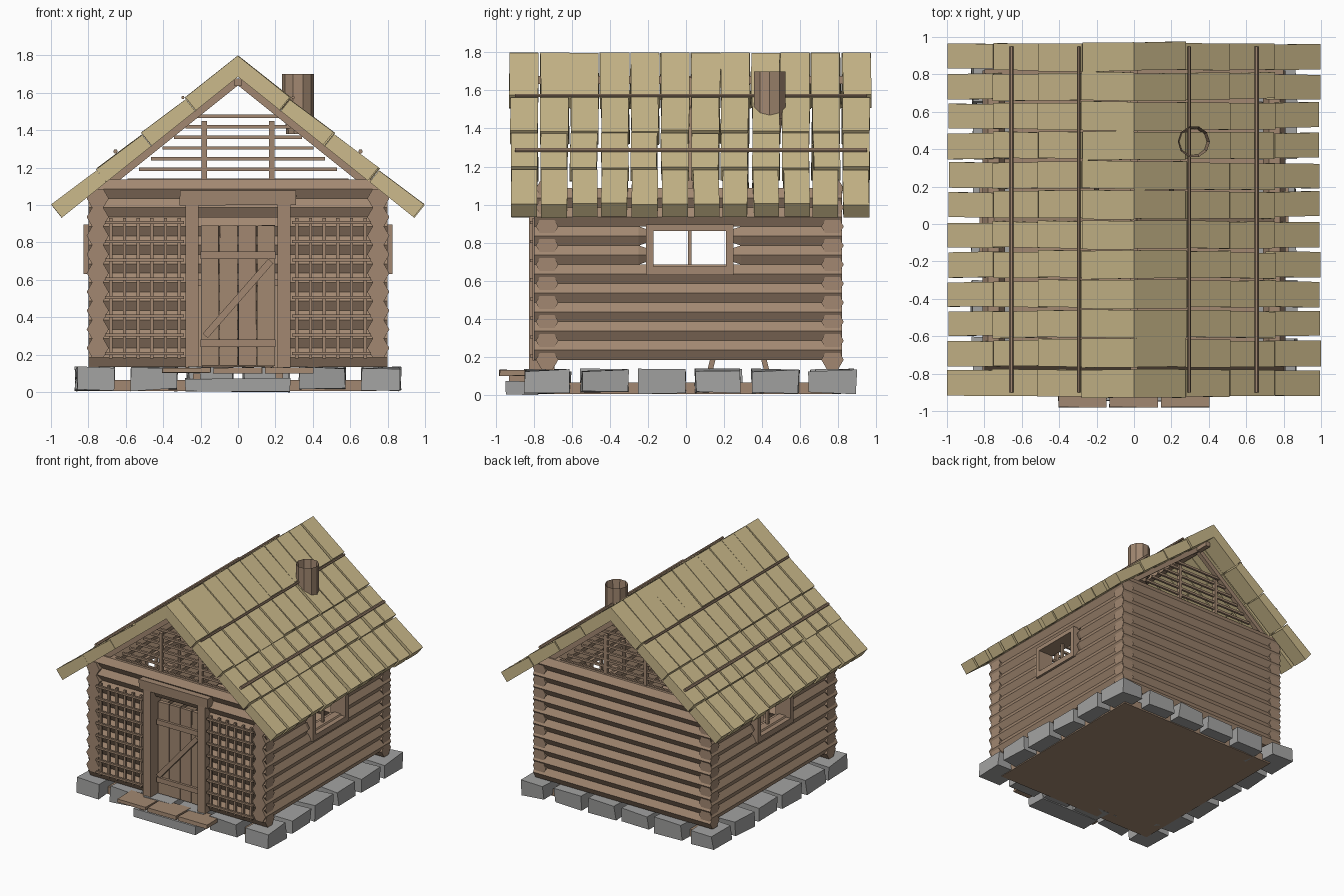
import bpy, bmesh, math, random
from mathutils import Vector

random.seed(4)
if "Cube" in bpy.data.objects:
    bpy.data.objects.remove(bpy.data.objects["Cube"], do_unlink=True)


def material(name, rgb):
    m = bpy.data.materials.new(name)
    m.use_nodes = True
    m.diffuse_color = (*rgb, 1)
    m.node_tree.nodes["Principled BSDF"].inputs["Base Color"].default_value = (*rgb, 1)
    return m


WOOD = material("wood brown", (0.36, 0.245, 0.165))
STRAW = material("straw yellow", (0.60, 0.49, 0.26))
STONE = material("stone grey", (0.36, 0.36, 0.355))


def finish(name, bm, mat):
    bmesh.ops.recalc_face_normals(bm, faces=bm.faces)
    mesh = bpy.data.meshes.new(name)
    bm.to_mesh(mesh)
    bm.free()
    mesh.materials.append(mat)
    bpy.context.collection.objects.link(bpy.data.objects.new(name, mesh))


def loft(bm, ring_a, ring_b):
    """Close two matching rings of points into a solid; returns the end cap."""
    a = [bm.verts.new(p) for p in ring_a]
    b = [bm.verts.new(p) for p in ring_b]
    n = len(a)
    for i in range(n):
        bm.faces.new((a[i], a[(i + 1) % n], b[(i + 1) % n], b[i]))
    bm.faces.new(a[::-1])
    return bm.faces.new(b)


def rod(bm, a, b, r, n=6, r2=None, phase=0.0):
    a, b = Vector(a), Vector(b)
    d = (b - a).normalized()
    u = d.cross(Vector((0, 0, 1)))
    u = u.normalized() if u.length > 0.01 else Vector((1, 0, 0))
    v = d.cross(u)
    angles = [2 * math.pi * i / n + phase for i in range(n)]
    ring = [u * math.cos(t) + v * math.sin(t) for t in angles]
    return loft(bm, [a + p * r for p in ring], [b + p * (r2 or r) for p in ring])


def bar(bm, a, b, r):
    rod(bm, a, b, r * 1.41, 4, phase=math.pi / 4)


def box(bm, x0, x1, y0, y1, z0, z1, wobble=0.0):
    def corner(x, y, z):
        return Vector((x, y, z)) + Vector([random.uniform(-wobble, wobble) for _ in range(3)])
    plan = [(x0, y0), (x1, y0), (x1, y1), (x0, y1)]
    loft(bm, [corner(x, y, z0) for x, y in plan], [corner(x, y, z1) for x, y in plan])


MID = 0.02            # middle of the walls in y
FRONT, BACK = MID - 0.75, MID + 0.75
LOG = 0.059

# Floor and ring of foundation stones
bm = bmesh.new()
box(bm, -0.74, 0.74, FRONT, BACK, 0.005, 0.065)
finish("floor", bm, WOOD)

bm = bmesh.new()
for i in range(6):
    c = -0.75 + 0.3 * i
    for s in (-1, 1):
        if 0 < i < 5:
            box(bm, c - 0.12, c + 0.12, MID + s * 0.755 - 0.1, MID + s * 0.755 + 0.1, 0.012, 0.13, 0.009)
        box(bm, s * 0.765 - 0.1, s * 0.765 + 0.1, MID + c - 0.122, MID + c + 0.122, 0.012, 0.13, 0.009)
finish("foundation_stones", bm, STONE)

# Doorstep
bm = bmesh.new()
box(bm, -0.28, 0.28, -0.945, -0.78, 0.0, 0.072, 0.004)
finish("step_stone", bm, STONE)
bm = bmesh.new()
for i in (-1, 0, 1):
    box(bm, i * 0.275 - 0.13, i * 0.275 + 0.13, -0.98, -0.8, 0.1, 0.13, 0.003)
for s in (-1, 1):
    box(bm, s * 0.22 - 0.02, s * 0.22 + 0.02, -0.93, -0.8, 0.07, 0.1)
finish("step_planks", bm, WOOD)

# Side wall logs, split around the windows
bm = bmesh.new()
for s in (-1, 1):
    for k in range(9):
        z = 0.235 + 0.1 * k
        x = s * 0.75
        if k in (5, 6):
            for end, edge, tip in ((-0.8, -0.25, -0.19), (0.82, 0.29, 0.23)):
                rod(bm, (x, end, z), (x, edge, z), LOG)
                rod(bm, (x, edge, z), (x, tip, z), LOG, r2=0.035)
        else:
            rod(bm, (x, -0.8, z), (x, 0.82, z), LOG)
finish("side_logs", bm, WOOD)

# Front and back wall logs, the front split around the door
for name, y in (("front_logs", FRONT), ("back_logs", BACK)):
    bm = bmesh.new()
    for k in range(10):
        z = 0.185 + 0.1 * k
        if y == FRONT and k < 8:
            for s in (-1, 1):
                rod(bm, (s * 0.8, y, z), (s * 0.22, y, z), LOG)
        else:
            rod(bm, (-0.8, y, z), (0.8, y, z), LOG)
    finish(name, bm, WOOD)

# Window frames with a single mullion
for name, s in (("left_window", 1), ("right_window", -1)):
    bm = bmesh.new()
    xs = sorted((s * 0.69, s * 0.825))
    for z0, z1 in ((0.63, 0.675), (0.86, 0.895)):
        box(bm, *xs, -0.21, 0.25, z0, z1)
    for y0, y1 in ((-0.21, -0.17), (0.21, 0.25)):
        box(bm, *xs, y0, y1, 0.67, 0.87)
    box(bm, s * 0.75 - 0.01, s * 0.75 + 0.01, 0.01, 0.03, 0.67, 0.87)
    finish(name, bm, WOOD)

# Door leaf, battens and brace
bm = bmesh.new()
for i in range(4):
    x = -0.2 + 0.1 * i
    box(bm, x + 0.003, x + 0.097, -0.745, -0.715, 0.14, 0.89, 0.002)
for z in (0.26, 0.73):
    box(bm, -0.2, 0.2, -0.765, -0.74, z - 0.02, z + 0.02)
bar(bm, (-0.175, -0.765, 0.3), (0.175, -0.765, 0.7), 0.018)
finish("door", bm, WOOD)

# Door frame
bm = bmesh.new()
for s in (-1, 1):
    box(bm, s * 0.245 - 0.035, s * 0.245 + 0.035, -0.825, -0.69, 0.13, 1.0)
box(bm, -0.31, 0.31, -0.835, -0.73, 1.0, 1.075, 0.004)
finish("door_frame", bm, WOOD)

# Lattice on both sides of the door
bm = bmesh.new()
for s in (-1, 1):
    for i in range(6):
        x = s * (0.315 + 0.073 * i)
        bar(bm, (x, -0.798, 0.18), (x, -0.798, 0.93), 0.009)
    for k in range(8):
        z = 0.205 + 0.1 * k
        bar(bm, (s * 0.29, -0.812, z), (s * 0.71, -0.812, z), 0.008)
finish("front_lattice", bm, WOOD)

# Open gables with horizontal rods and two uprights
for name, y in (("front_gable", FRONT), ("back_gable", BACK)):
    bm = bmesh.new()
    for k in range(7):
        z = 1.133 + 0.057 * k
        half = 0.59 - 0.062 * k
        bar(bm, (-half, y, z), (half, y, z), 0.009)
    for s in (-1, 1):
        bar(bm, (s * 0.18, y, 1.1), (s * 0.18, y, 1.45), 0.014)
    finish(name, bm, WOOD)

# Rafters and ridge beam
bm = bmesh.new()
for y in (FRONT, MID, BACK):
    for s in (-1, 1):
        bar(bm, (0, y, 1.662), (s * 0.76, y, 1.054), 0.018)
bar(bm, (0, -0.85, 1.655), (0, 0.9, 1.655), 0.02)
finish("roof_frame", bm, WOOD)

# Roof slabs, four overlapping rows on each slope
NORMAL = Vector((0.625, 0, 0.78))
ROWS = (0, 0.285, 0.52, 0.76, 1.0)


def on_slope(x, lift=0.0):
    return Vector((x, 0, 1.8 - 0.8 * x)) + NORMAL * lift


for name, s in (("left_roof", 1), ("right_roof", -1)):
    bm = bmesh.new()
    for col in range(12):
        for row in range(4):
            y = -0.85 + 0.1585 * col + random.uniform(-0.004, 0.004)
            half = 0.076 - 0.003 * row + random.uniform(-0.002, 0.002)
            x0, x1 = ROWS[row], ROWS[row + 1] - random.uniform(0, 0.01)
            lift = random.uniform(-0.006, 0.0)
            profile = [on_slope(x0, lift - 0.008 if row else lift), on_slope(x1, lift + 0.002),
                       on_slope(x1, -0.09), on_slope(x0, -0.09)]
            if row == 0:
                profile[0].x = 0
                profile[3] = Vector((0, 0, 1.685))
            tilt = random.uniform(-0.006, 0.006)
            rings = []
            for side in (-1, 1):
                rings.append([Vector((s * p.x, y + side * half + (tilt if i in (1, 2) else 0), p.z))
                              for i, p in enumerate(profile)])
            loft(bm, *rings)
    finish(name, bm, STRAW)

# Poles holding the roof down
bm = bmesh.new()
for s in (-1, 1):
    for x, r in ((0.29, 0.009), (0.65, 0.012)):
        p = on_slope(x, 0.008)
        rod(bm, (s * p.x, -0.9, p.z), (s * p.x, 0.95, p.z), r)
finish("roof_poles", bm, WOOD)

# Hollow chimney, wider at the top
bm = bmesh.new()
cap = rod(bm, (0.32, 0.44, 1.38), (0.32, 0.44, 1.7), 0.062, 10, r2=0.086)
bmesh.ops.inset_region(bm, faces=[cap], thickness=0.014)
inner = bmesh.ops.extrude_discrete_faces(bm, faces=[cap])["faces"][0]
bmesh.ops.translate(bm, verts=inner.verts, vec=(0, 0, -0.25))
finish("chimney", bm, WOOD)

# Small trestle inside
bm = bmesh.new()
for x in (-0.2, 0.2):
    bar(bm, (x, 0.11, 0.065), (x, 0.24, 0.58), 0.014)
    bar(bm, (x, 0.44, 0.065), (x, 0.31, 0.58), 0.014)
box(bm, -0.25, 0.25, 0.19, 0.36, 0.57, 0.6)
finish("inside_trestle", bm, WOOD)
